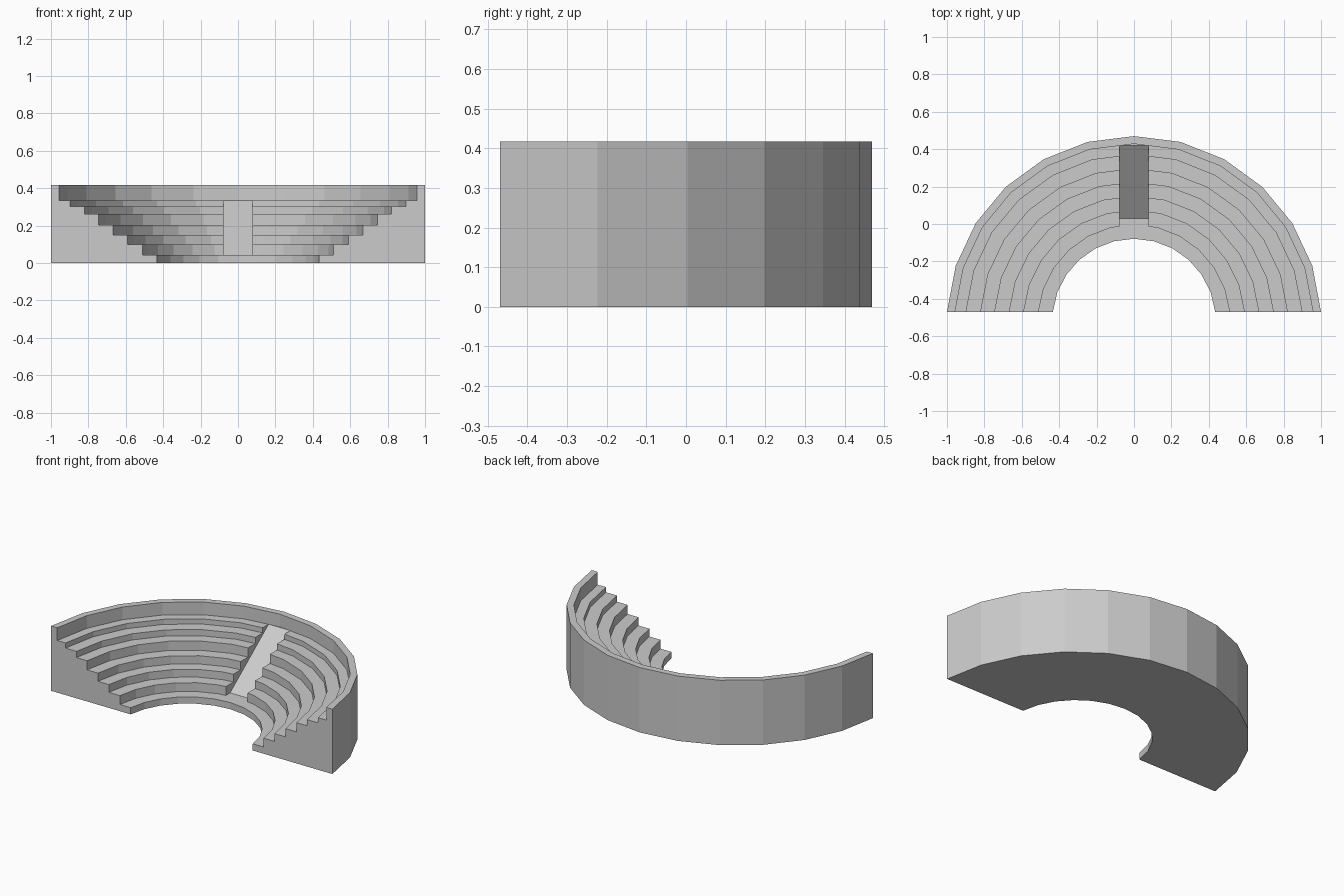
import bpy, bmesh, math

if "Cube" in bpy.data.objects:
    bpy.data.objects.remove(bpy.data.objects["Cube"])

FRONT = -0.47      # y of the cut front plane
SEGS = 12          # facets around the half circle
SLOT = 0.077       # half width of the aisle
# inner radius (at the front plane) and height of each tier, ending at the rim
TIERS = [(0.434, 0.043), (0.511, 0.10), (0.59, 0.15), (0.667, 0.203),
         (0.745, 0.262), (0.82, 0.302), (0.898, 0.335), (0.957, 0.417)]
OUTER = 1.0


def ring(x):
    """Arc through (+-x, front) and its apex, returned as xy points."""
    h = 0.94 - 0.97 * (1 - x)
    d = (x * x - h * h) / (2 * h)
    r = h + d
    a0 = math.asin(d / r)
    pts = []
    for k in range(SEGS + 1):
        a = a0 + (math.pi - 2 * a0) * k / SEGS
        pts.append((r * math.cos(a), FRONT - d + r * math.sin(a)))
    return pts


def mesh_object(name, bm):
    bmesh.ops.recalc_face_normals(bm, faces=bm.faces[:])
    me = bpy.data.meshes.new(name)
    bm.to_mesh(me)
    bm.free()
    ob = bpy.data.objects.new(name, me)
    bpy.context.collection.objects.link(ob)
    return ob


# Stepped cross-section as (radius, height)
profile = [(TIERS[0][0], 0.0)]
for i, (x, z) in enumerate(TIERS):
    nxt = TIERS[i + 1][0] if i + 1 < len(TIERS) else OUTER
    profile += [(x, z), (nxt, z)]
profile.append((OUTER, 0.0))

# Tiered seating swept around the arc
bm = bmesh.new()
columns = [[bm.verts.new((px, py, z)) for px, py in ring(x)] for x, z in profile]
n = len(columns)
for i in range(n):
    a, b = columns[i], columns[(i + 1) % n]
    for k in range(SEGS):
        bm.faces.new((a[k], a[k + 1], b[k + 1], b[k]))
for k in (0, SEGS):
    bm.faces.new([c[k] for c in columns])
seating = mesh_object("tiered_seating", bm)

# Sloping aisle cut through the middle of the tiers
bm = bmesh.new()
side = [(-0.04, 0.043), (0.03, 0.043), (0.421, 0.335), (-0.04, 0.5)]
left = [bm.verts.new((-SLOT, y, z)) for y, z in side]
right = [bm.verts.new((SLOT, y, z)) for y, z in side]
bm.faces.new(left)
bm.faces.new(right)
for i in range(4):
    j = (i + 1) % 4
    bm.faces.new((left[i], left[j], right[j], right[i]))
cutter = mesh_object("aisle_cutter", bm)
cutter.hide_render = True

mod = seating.modifiers.new("aisle", 'BOOLEAN')
mod.operation = 'DIFFERENCE'
mod.solver = 'EXACT'
mod.object = cutter
bpy.context.view_layer.objects.active = seating
bpy.ops.object.modifier_apply(modifier=mod.name)
bpy.data.objects.remove(cutter)
